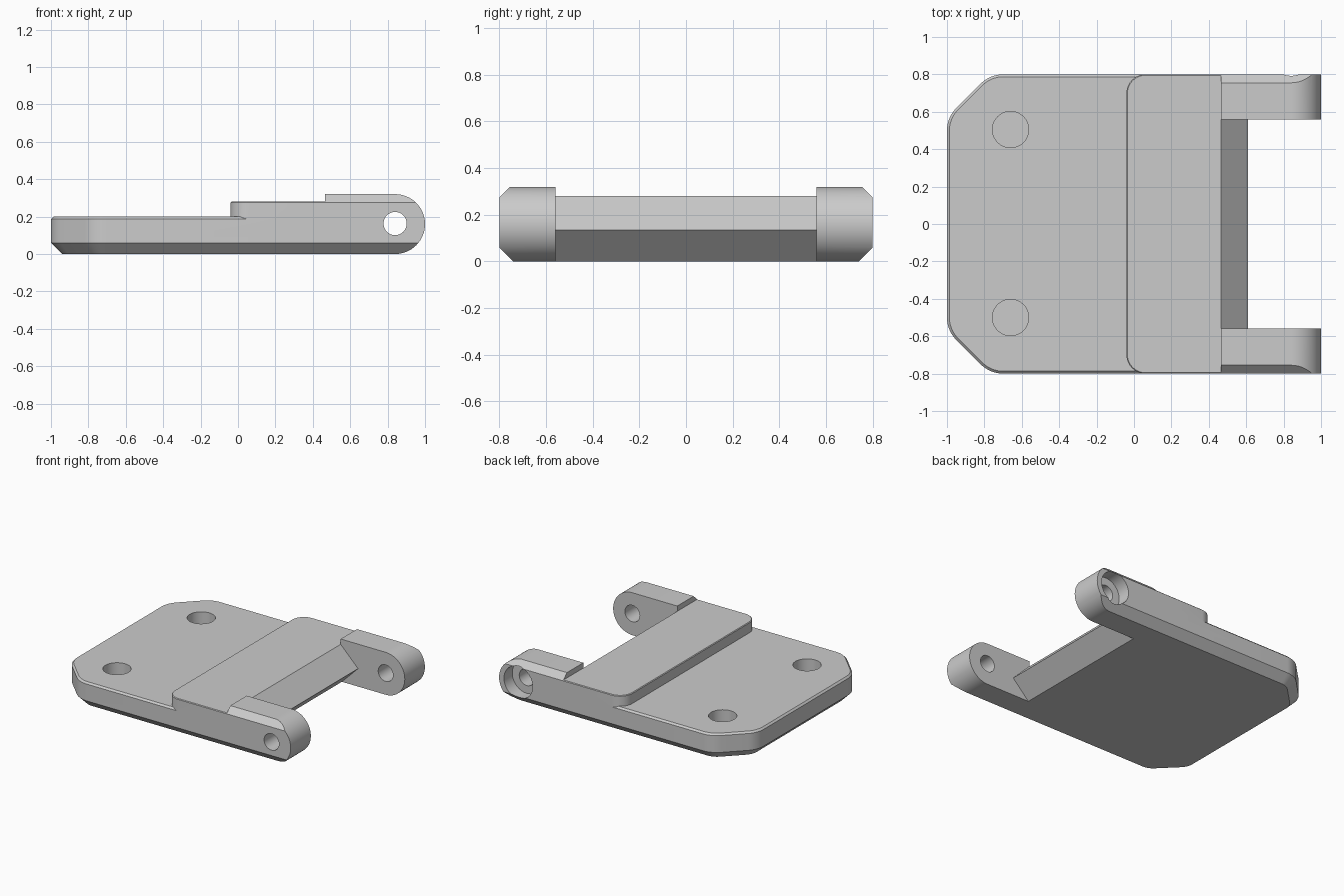
import bpy, bmesh, math
from mathutils import Vector

cube = bpy.data.objects.get("Cube")
if cube:
    bpy.data.objects.remove(cube, do_unlink=True)

grey = bpy.data.materials.new("light grey plastic")
grey.use_nodes = True
colour = (0.6, 0.6, 0.6, 1)
grey.diffuse_color = colour
grey.node_tree.nodes["Principled BSDF"].inputs["Base Color"].default_value = colour


def rounded(points, steps=8):
    """Outline from (x, y, fillet radius) corners."""
    out = []
    for i, (x, y, r) in enumerate(points):
        p = Vector((x, y))
        if r <= 0:
            out.append(p)
            continue
        a = (Vector(points[i - 1][:2]) - p).normalized()
        b = (Vector(points[(i + 1) % len(points)][:2]) - p).normalized()
        half = math.acos(a.dot(b)) / 2
        centre = p + (a + b).normalized() * r / math.sin(half)
        start = p + a * r / math.tan(half) - centre
        end = p + b * r / math.tan(half) - centre
        for k in range(steps + 1):
            out.append(centre + start.lerp(end, k / steps).normalized() * r)
    return out


def inset(outline, d):
    """Move every edge of a counter-clockwise outline inwards by d."""
    out = []
    for i, p in enumerate(outline):
        e1 = (p - outline[i - 1]).normalized()
        e2 = (outline[(i + 1) % len(outline)] - p).normalized()
        n1, n2 = Vector((-e1.y, e1.x)), Vector((-e2.y, e2.x))
        out.append(p + (n1 + n2) * d / (1 + n1.dot(n2)))
    return out


def finish(bm, name):
    bmesh.ops.recalc_face_normals(bm, faces=bm.faces)
    mesh = bpy.data.meshes.new(name)
    bm.to_mesh(mesh)
    bm.free()
    mesh.materials.append(grey)
    ob = bpy.data.objects.new(name, mesh)
    bpy.context.collection.objects.link(ob)
    return ob


def loft(name, rings, planes=()):
    """Skin matching rings of 3D points, then trim by (point, normal) planes."""
    bm = bmesh.new()
    rows = [[bm.verts.new(p) for p in ring] for ring in rings]
    n = len(rows[0])
    for lo, hi in zip(rows, rows[1:]):
        for i in range(n):
            j = (i + 1) % n
            bm.faces.new((lo[i], lo[j], hi[j], hi[i]))
    bm.faces.new(rows[0])
    bm.faces.new(rows[-1])
    for co, no in planes:
        bmesh.ops.bisect_plane(bm, geom=bm.verts[:] + bm.edges[:] + bm.faces[:],
                               plane_co=co, plane_no=no, clear_outer=True)
        bmesh.ops.holes_fill(bm, edges=[e for e in bm.edges if e.is_boundary])
    return finish(bm, name)


def slab(name, outline, layers):
    return loft(name, [[(p.x, p.y, z) for p in inset(outline, d)] for z, d in layers])


def side_prism(name, profile, y0, y1, planes=()):
    return loft(name, [[(x, y, z) for x, z in profile] for y in (y0, y1)], planes)


def circle(x, y, r, steps=48):
    return [Vector((x + r * math.cos(k * math.tau / steps),
                    y + r * math.sin(k * math.tau / steps))) for k in range(steps)]


def combine(base, other, operation):
    mod = base.modifiers.new(other.name, 'BOOLEAN')
    mod.operation, mod.object, mod.solver = operation, other, 'EXACT'
    bpy.context.view_layer.objects.active = base
    bpy.ops.object.modifier_apply(modifier=mod.name)
    bpy.data.objects.remove(other, do_unlink=True)


# Flat plate with cut corners and chamfered edges
END = 0.4
plate = slab("hinge_plate", rounded([
    (-1, -0.57, 0.17), (-0.77, -0.8, 0.17), (END, -0.8, 0),
    (END, 0.8, 0), (-0.77, 0.8, 0.17), (-1, 0.57, 0.17)]),
    [(0, 0.06), (0.06, 0), (0.187, 0), (0.2, 0.013)])

# Raised step
step = slab("raised_step", rounded([
    (-0.04, -0.8, 0.1), (END, -0.8, 0), (END, 0.8, 0), (-0.04, 0.8, 0.1)]),
    [(0.1, 0), (0.275, 0), (0.28, 0.005)])
combine(plate, step, 'UNION')

# Wedge-shaped end between the arms
core = side_prism("wedge_end", [(0.25, 0), (0.475, 0), (0.61, 0.135),
                                (0.465, 0.28), (0.25, 0.28)], -0.66, 0.66)
combine(plate, core, 'UNION')

# Hinge arms with round ends and chamfered outer edges
PIN_X, PIN_Z = 0.84, 0.16
arc = [(PIN_X + PIN_Z * math.sin(a), PIN_Z - PIN_Z * math.cos(a))
       for a in (math.pi * k / 32 for k in range(33))]
arm_profile = [(0.3, 0)] + arc + [(0.465, 0.32), (0.465, 0.28), (0.3, 0.28)]
for side in (-1, 1):
    arm = side_prism("hinge_arm", arm_profile, side * 0.56, side * 0.8,
                     [((0, side * 0.8, 0.275), (0, side, 1)),
                      ((0, side * 0.8, 0.06), (0, side, -1))])
    combine(plate, arm, 'UNION')

# Pin hole through both arms, and a counterbore in the left one
for r, y0, y1 in ((0.062, -1, 1), (0.12, 0.7, 1)):
    cutter = side_prism("pin_cutter", circle(PIN_X, PIN_Z + 0.003, r), y0, y1)
    combine(plate, cutter, 'DIFFERENCE')

# Two blind round pockets in the plate
for y in (-0.5, 0.505):
    cutter = slab("pocket_cutter", circle(-0.66, y, 0.097), [(0.06, 0), (0.4, 0)])
    combine(plate, cutter, 'DIFFERENCE')

bpy.ops.object.select_all(action='DESELECT')
plate.select_set(True)
bpy.context.view_layer.objects.active = plate
bpy.ops.object.shade_smooth_by_angle(angle=math.radians(30))
